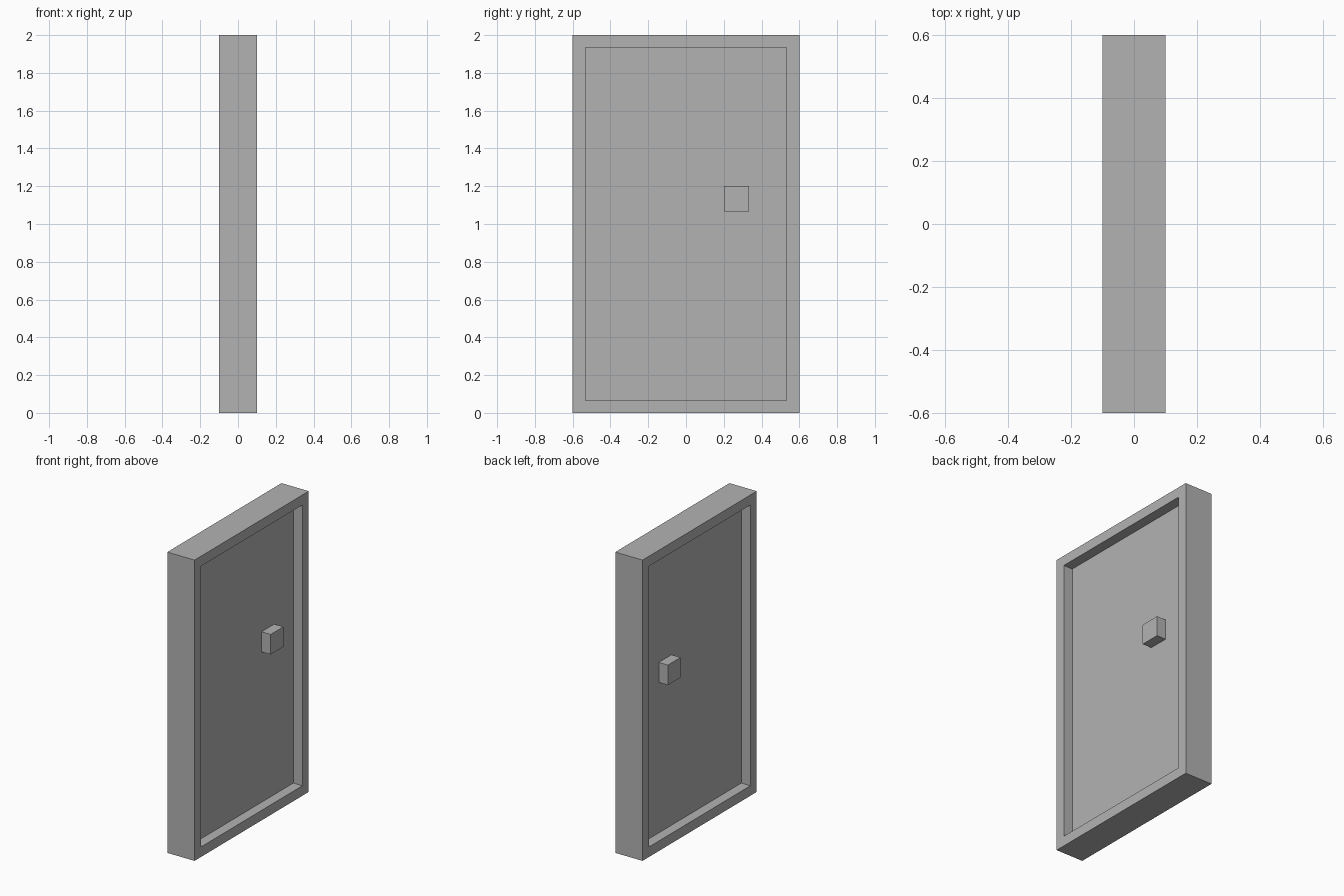
import bpy
import bmesh
from mathutils import Matrix, Vector

cube = bpy.data.objects.get("Cube")
if cube:
    bpy.data.objects.remove(cube, do_unlink=True)

U = 1 / 15  # module: frame width, recess depth and handle depth

grey = bpy.data.materials.new("plain grey")
grey.use_nodes = True
colour = (0.45, 0.45, 0.45, 1)
grey.diffuse_color = colour
grey.node_tree.nodes["Principled BSDF"].inputs["Base Color"].default_value = colour


def make_box(name, size, centre, recess=0):
    """Flat-shaded box; recess sinks a panel into both broad x sides."""
    bm = bmesh.new()
    bmesh.ops.create_cube(bm, size=1, matrix=Matrix.Translation(centre) @ Matrix.Diagonal((*size, 1)))
    if recess:
        bm.normal_update()
        for face in [f for f in bm.faces if abs(f.normal.x) > 0.9]:
            push = face.normal * -recess
            bmesh.ops.inset_region(bm, faces=[face], thickness=recess, use_even_offset=True)
            # Step walls, then the sunken panel
            panel = bmesh.ops.extrude_discrete_faces(bm, faces=[face])["faces"][0]
            bmesh.ops.translate(bm, verts=panel.verts, vec=push)
    bmesh.ops.recalc_face_normals(bm, faces=bm.faces)
    mesh = bpy.data.meshes.new(name)
    bm.to_mesh(mesh)
    bm.free()
    mesh.materials.append(grey)
    obj = bpy.data.objects.new(name, mesh)
    bpy.context.collection.objects.link(obj)
    return obj


# Door slab with raised border on both sides
make_box("door", (3 * U, 18 * U, 30 * U), Vector((0, 0, 15 * U)), recess=U)

# One square handle on each side, flush with the border
for name, side in (("left_handle", 1), ("right_handle", -1)):
    make_box(name, (U, 2 * U, 2 * U), Vector((side * U, 4 * U, 17 * U)))
